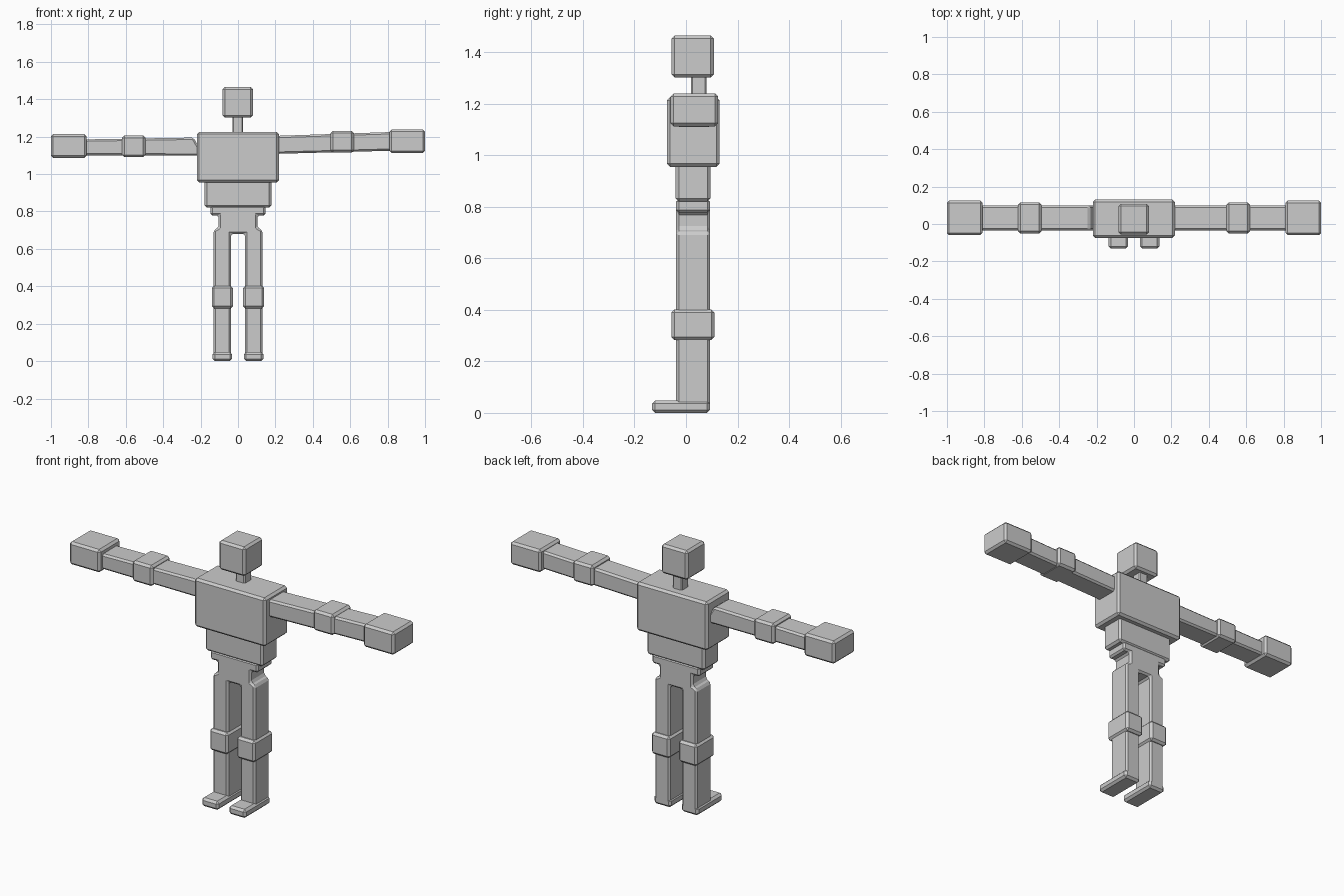
import bpy, bmesh

if "Cube" in bpy.data.objects:
    bpy.data.objects.remove(bpy.data.objects["Cube"])


def finish(name, bm, bevel):
    bmesh.ops.recalc_face_normals(bm, faces=bm.faces)
    mesh = bpy.data.meshes.new(name)
    bm.to_mesh(mesh)
    bm.free()
    ob = bpy.data.objects.new(name, mesh)
    bpy.context.collection.objects.link(ob)
    mod = ob.modifiers.new("Chamfer", 'BEVEL')
    mod.width = bevel
    mod.segments = 1
    mod.limit_method = 'ANGLE'
    mod.angle_limit = 0.5
    return ob


def box(name, x, y, z, bevel=0.012):
    """Chamfered box from (min, max) ranges."""
    bm = bmesh.new()
    bmesh.ops.create_cube(bm, size=1)
    for v in bm.verts:
        v.co = [(r[0] + r[1]) / 2 + c * (r[1] - r[0]) for r, c in zip((x, y, z), v.co)]
    return finish(name, bm, bevel)


def prism(name, outline, y, bevel=0.01):
    """Front (x, z) outline extruded through the y range, chamfered."""
    bm = bmesh.new()
    face = bm.faces.new([bm.verts.new((px, y[0], pz)) for px, pz in outline])
    ext = bmesh.ops.extrude_face_region(bm, geom=[face])
    for g in ext["geom"]:
        if isinstance(g, bmesh.types.BMVert):
            g.co.y = y[1]
    return finish(name, bm, bevel)


# Head, neck and trunk
box("head", (-.082, .08), (-.056, .108), (1.302, 1.465))
box("neck", (-.03, .027), (.02, .08), (1.2, 1.32), .006)
box("chest", (-.22, .218), (-.074, .13), (.955, 1.225))
box("waist", (-.178, .178), (-.04, .095), (.82, .97))

# Hips and both legs share one outline
half = [(.147, .83), (.147, .778), (.103, .778), (.103, .715),
        (.13, .70), (.13, .02), (.037, .02), (.037, .68)]
prism("hips_and_legs", half + [(-px, pz) for px, pz in reversed(half)], (-.038, .093))

# Knees and feet
for side, s in (("left", 1), ("right", -1)):
    box(side + "_knee", sorted((s * .027, s * .14)), (-.056, .11), (.282, .402))
    box(side + "_foot", sorted((s * .032, s * .136)), (-.132, .093), (0, .048))

# Arms: each one tilts slightly differently
prism("right_arm", [(-.83, 1.10), (-.83, 1.185), (-.238, 1.195), (-.2, 1.13), (-.2, 1.098)],
      (-.035, .098))
prism("left_arm", [(.2, 1.108), (.2, 1.204), (.83, 1.225), (.83, 1.125)], (-.035, .098))

# Elbows and hands
for side, s, dz in (("right", -1, 0), ("left", 1, .025)):
    box(side + "_elbow", sorted((s * .495, s * .62)), (-.05, .115), (1.091 + dz, 1.206 + dz))
    box(side + "_hand", sorted((s * .81, s)), (-.06, .125), (1.087 + dz, 1.214 + dz))
